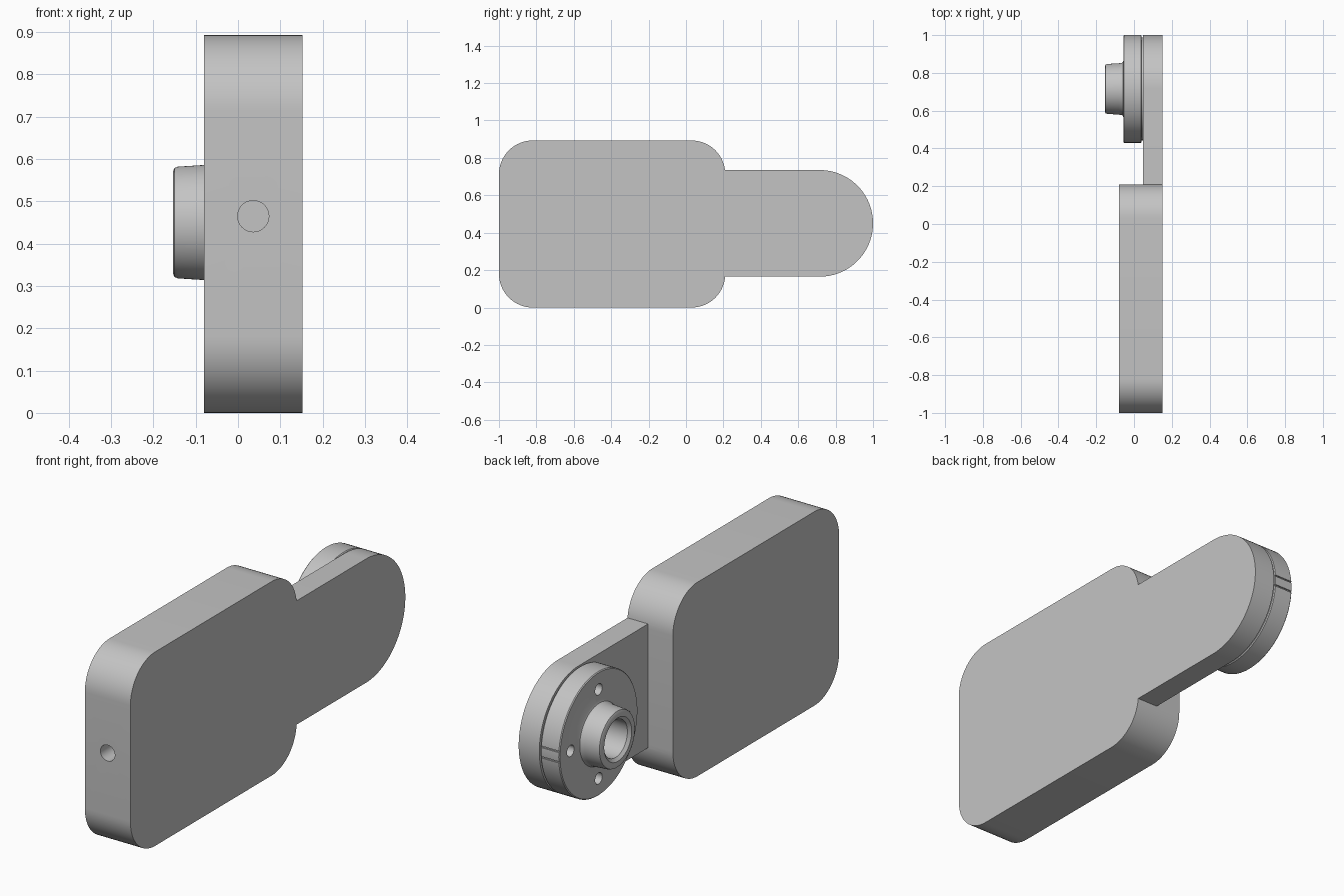
import bpy, bmesh, math
from mathutils import Matrix, Vector

if "Cube" in bpy.data.objects:
    bpy.data.objects.remove(bpy.data.objects["Cube"])

grey = bpy.data.materials.new("light grey")
grey.use_nodes = True
grey.diffuse_color = (0.55, 0.55, 0.55, 1)
grey.node_tree.nodes["Principled BSDF"].inputs["Base Color"].default_value = (0.55, 0.55, 0.55, 1)

HUB_Y, HUB_Z, HUB_R = 0.715, 0.45, 0.285


def finish(name, bm):
    bmesh.ops.recalc_face_normals(bm, faces=bm.faces)
    mesh = bpy.data.meshes.new(name)
    bm.to_mesh(mesh)
    bm.free()
    obj = bpy.data.objects.new(name, mesh)
    bpy.context.collection.objects.link(obj)
    mesh.materials.append(grey)
    return obj


def arc(y, z, r, start, end, steps):
    return [(y + r * math.cos(a), z + r * math.sin(a)) for a in
            (math.radians(start + (end - start) * i / steps) for i in range(steps + 1))]


def slab(name, outline, x0, x1):
    """Extrude a y-z outline from x0 to x1."""
    bm = bmesh.new()
    face = bm.faces.new([bm.verts.new((x0, y, z)) for y, z in outline])
    ext = bmesh.ops.extrude_face_region(bm, geom=[face])["geom"]
    bmesh.ops.translate(bm, vec=(x1 - x0, 0, 0),
                        verts=[v for v in ext if isinstance(v, bmesh.types.BMVert)])
    return finish(name, bm)


def lathe(name, profile, steps=96):
    """Spin an (x, radius) profile about the hub axis."""
    bm = bmesh.new()
    verts = [bm.verts.new((x, HUB_Y, HUB_Z + r)) for x, r in profile]
    edges = [bm.edges.new(pair) for pair in zip(verts, verts[1:])]
    bmesh.ops.spin(bm, geom=verts + edges, cent=(0, HUB_Y, HUB_Z), axis=(1, 0, 0),
                   angle=math.tau, steps=steps)
    bmesh.ops.remove_doubles(bm, verts=bm.verts, dist=1e-5)
    return finish(name, bm)


def rod(name, centre, radius, depth, axis):
    bm = bmesh.new()
    turn = Vector((0, 0, 1)).rotation_difference(Vector(axis)).to_matrix().to_4x4()
    bmesh.ops.create_cone(bm, cap_ends=True, segments=32, radius1=radius, radius2=radius,
                          depth=depth, matrix=Matrix.Translation(centre) @ turn)
    return finish(name, bm)


def box(name, centre, size):
    bm = bmesh.new()
    bmesh.ops.create_cube(bm, size=1, matrix=Matrix.Translation(centre) @ Matrix.Diagonal((*size, 1)))
    return finish(name, bm)


def combine(target, tool, operation):
    mod = target.modifiers.new("combine", "BOOLEAN")
    mod.operation, mod.solver, mod.object = operation, "EXACT", tool
    bpy.context.view_layer.objects.active = target
    bpy.ops.object.modifier_apply(modifier=mod.name)
    bpy.data.objects.remove(tool)


# Rounded housing
R, TOP, FRONT, BACK = 0.18, 0.893, -1.0, 0.21
outline = (arc(BACK - R, TOP - R, R, 0, 90, 16) + arc(FRONT + R, TOP - R, R, 90, 180, 16)
           + arc(FRONT + R, R, R, 180, 270, 16) + arc(BACK - R, R, R, 270, 360, 16))
housing = slab("housing", outline, -0.08, 0.152)

# Round-ended arm, flush with the housing's left side
arm_outline = ([(0.0, HUB_Z - HUB_R)] + arc(HUB_Y, HUB_Z, HUB_R, -90, 90, 48)
               + [(0.0, HUB_Z + HUB_R)])
combine(housing, slab("arm", arm_outline, 0.047, 0.152), "UNION")

# Cable hole in the front end
combine(housing, rod("cable_cutter", (0.036, -1.0, 0.465), 0.037, 0.3, (0, 1, 0)), "DIFFERENCE")

# Hub: disc, collar with a filleted root, and a stepped bore
hub = lathe("hub_disc", [
    (0.052, 0.0), (0.052, 0.272), (0.041, 0.272), (0.041, 0.281), (0.037, HUB_R),
    (-0.052, HUB_R), (-0.056, 0.281),
    (-0.056, 0.15), (-0.059, 0.142), (-0.066, 0.138), (-0.08, 0.136),
    (-0.142, 0.132), (-0.15, 0.129), (-0.154, 0.12),
    (-0.154, 0.1), (-0.142, 0.086), (-0.04, 0.086), (-0.04, 0.0)])

# Four screw holes round the disc and one in the bore floor
for i in range(4):
    a = i * math.pi / 2
    spot = (-0.05, HUB_Y + 0.205 * math.cos(a), HUB_Z + 0.205 * math.sin(a))
    combine(hub, rod("screw_cutter", spot, 0.026, 0.14, (1, 0, 0)), "DIFFERENCE")
combine(hub, rod("bore_cutter", (-0.03, HUB_Y, HUB_Z), 0.03, 0.1, (1, 0, 0)), "DIFFERENCE")

# Pair of fine index grooves across the rim
for side in (-1, 1):
    combine(hub, box("groove_cutter", (-0.01, HUB_Y + HUB_R, HUB_Z + side * 0.024),
                     (0.12, 0.014, 0.007)), "DIFFERENCE")

# Smooth the round walls, keep the edges sharp
for obj in (housing, hub):
    bpy.ops.object.select_all(action="DESELECT")
    obj.select_set(True)
    bpy.context.view_layer.objects.active = obj
    bpy.ops.object.shade_smooth_by_angle(angle=math.radians(30))
